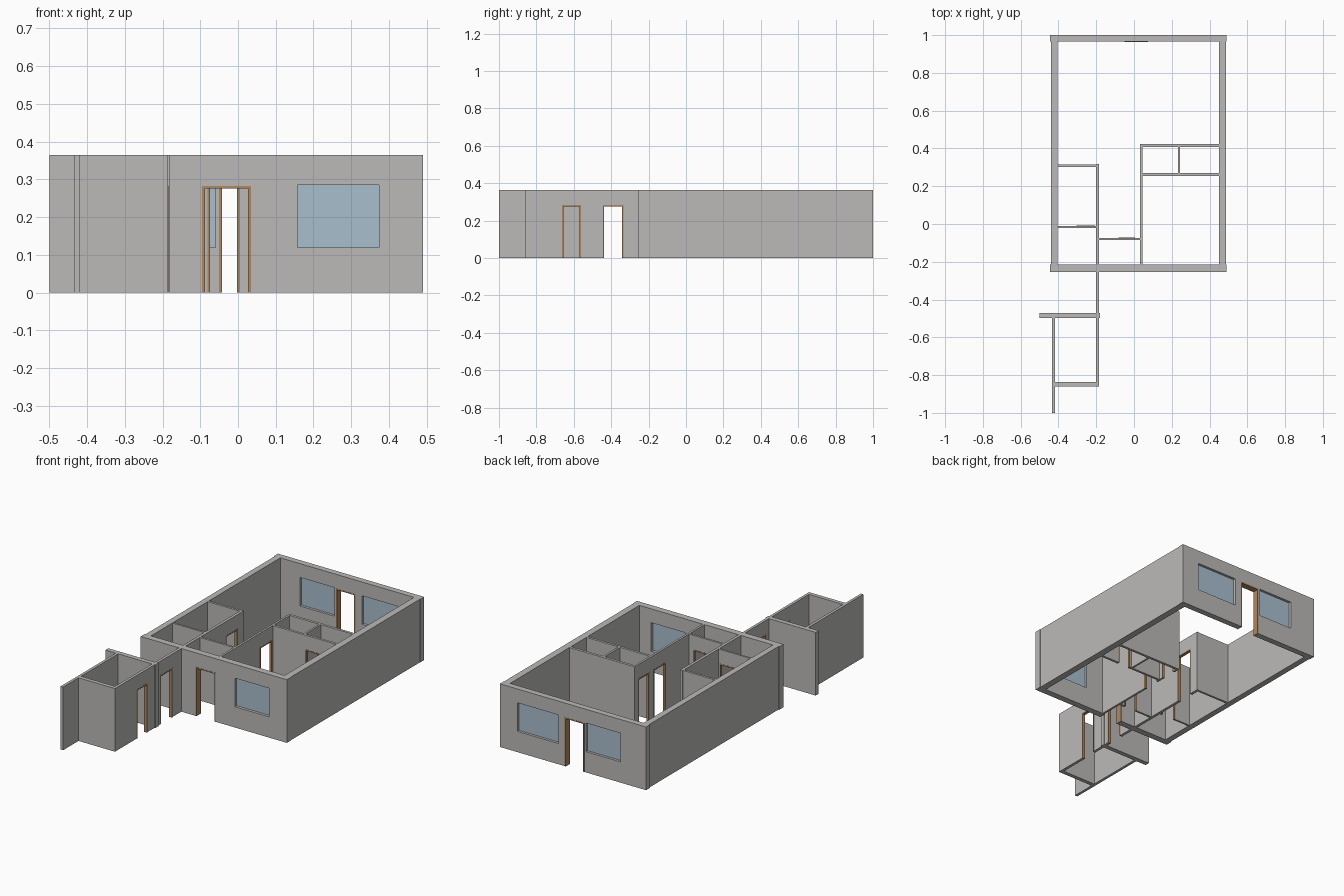
import bpy
import bmesh
from mathutils import Vector

cube = bpy.data.objects.get("Cube")
if cube:
    bpy.data.objects.remove(cube, do_unlink=True)

HEIGHT = 0.365
DOOR_TOP = 0.283
SILL, HEAD = 0.12, 0.285
FRAME = 0.007


def material(name, colour):
    mat = bpy.data.materials.new(name)
    mat.use_nodes = True
    mat.diffuse_color = (*colour, 1)
    bsdf = mat.node_tree.nodes["Principled BSDF"]
    bsdf.inputs["Base Color"].default_value = (*colour, 1)
    bsdf.inputs["Roughness"].default_value = 0.8
    return mat


PLASTER = material("plaster_grey", (0.50, 0.49, 0.48))
WOOD = material("door_wood", (0.42, 0.25, 0.12))
GLASS = material("window_blue", (0.40, 0.52, 0.62))


def panel(name, axis, span, depth, heights, mat, holes=()):
    """Upright slab running along an axis, with rectangular holes (a, b, low, high)."""
    us = sorted({*span, *(u for h in holes for u in h[:2])})
    zs = sorted({*heights, *(z for h in holes for z in h[2:])})

    def point(u, z):
        return Vector((u, depth[0], z) if axis == "x" else (depth[0], u, z))

    bm = bmesh.new()
    grid = {(u, z): bm.verts.new(point(u, z)) for u in us for z in zs}
    for a, b in zip(us, us[1:]):
        for low, high in zip(zs, zs[1:]):
            mu, mz = (a + b) / 2, (low + high) / 2
            if not any(h[0] < mu < h[1] and h[2] < mz < h[3] for h in holes):
                bm.faces.new([grid[a, low], grid[b, low], grid[b, high], grid[a, high]])
    bmesh.ops.delete(bm, geom=[v for v in bm.verts if not v.link_faces], context="VERTS")
    # Thicken the sheet into a closed slab
    out = bmesh.ops.extrude_face_region(bm, geom=bm.faces[:], use_keep_orig=True)
    t = depth[1] - depth[0]
    moved = [g for g in out["geom"] if isinstance(g, bmesh.types.BMVert)]
    bmesh.ops.translate(bm, verts=moved, vec=(0, t, 0) if axis == "x" else (t, 0, 0))
    bmesh.ops.recalc_face_normals(bm, faces=bm.faces[:])
    mesh = bpy.data.meshes.new(name)
    bm.to_mesh(mesh)
    bm.free()
    mesh.materials.append(mat)
    obj = bpy.data.objects.new(name, mesh)
    bpy.context.collection.objects.link(obj)


def wall(name, axis, span, depth, doors=(), windows=()):
    """Wall with lined door openings and glazed windows."""
    holes = [(a, b, 0, DOOR_TOP) for a, b in doors]
    holes += [(a, b, SILL, HEAD) for a, b in windows]
    panel(name, axis, span, depth, (0, HEIGHT), PLASTER, holes)
    proud = (depth[0] - 0.001, depth[1] + 0.001)
    for i, (a, b) in enumerate(doors):
        panel(f"{name}_door_frame_{i + 1}", axis, (a, b), proud, (0, DOOR_TOP), WOOD,
              [(a + FRAME, b - FRAME, 0, DOOR_TOP - FRAME)])
    mid = sum(depth) / 2
    for i, pane in enumerate(windows):
        panel(f"{name}_glass_{i + 1}", axis, pane, (mid - 0.003, mid + 0.003),
              (SILL, HEAD), GLASS)


# Outer shell
wall("front_wall", "x", (-0.445, 0.49), (-0.253, -0.215),
     doors=[(-0.095, 0.034)], windows=[(0.157, 0.374)])
wall("back_wall", "x", (-0.445, 0.49), (0.965, 1.0),
     doors=[(-0.05, 0.075)], windows=[(-0.28, -0.06), (0.116, 0.378)])
wall("right_wall", "y", (-0.215, 0.965), (-0.44, -0.405))
wall("left_wall", "y", (-0.215, 0.965), (0.449, 0.488))

# Rooms on the right side of the house
wall("hall_wall_right", "y", (-0.215, 0.317), (-0.201, -0.185), doors=[(0.15, 0.262)])
wall("bedroom_back_wall", "x", (-0.405, -0.201), (0.302, 0.315))
wall("bedroom_front_wall", "x", (-0.405, -0.201), (-0.021, -0.01), doors=[(-0.305, -0.207)])

# Entrance lobby
wall("lobby_wall", "x", (-0.185, 0.032), (-0.085, -0.073), doors=[(-0.081, 0.005)])

# Rooms on the left side of the house
wall("hall_wall_left", "y", (-0.215, 0.423), (0.032, 0.044),
     doors=[(0.14, 0.25), (0.29, 0.39)])
wall("closet_back_wall", "x", (0.044, 0.449), (0.408, 0.423))
wall("closet_front_wall", "x", (0.044, 0.449), (0.255, 0.269), doors=[(0.25, 0.338)])
wall("closet_divider", "y", (0.269, 0.408), (0.233, 0.244))

# Annex in front of the house
wall("annex_link_wall", "y", (-0.47, -0.253), (-0.201, -0.185), doors=[(-0.445, -0.335)])
wall("annex_cross_wall", "x", (-0.5, -0.18), (-0.497, -0.47))
wall("annex_inner_wall", "y", (-0.836, -0.497), (-0.201, -0.185), doors=[(-0.663, -0.562)])
wall("annex_front_wall", "x", (-0.418, -0.185), (-0.859, -0.836))
wall("annex_outer_wall", "y", (-1.0, -0.497), (-0.434, -0.418))
